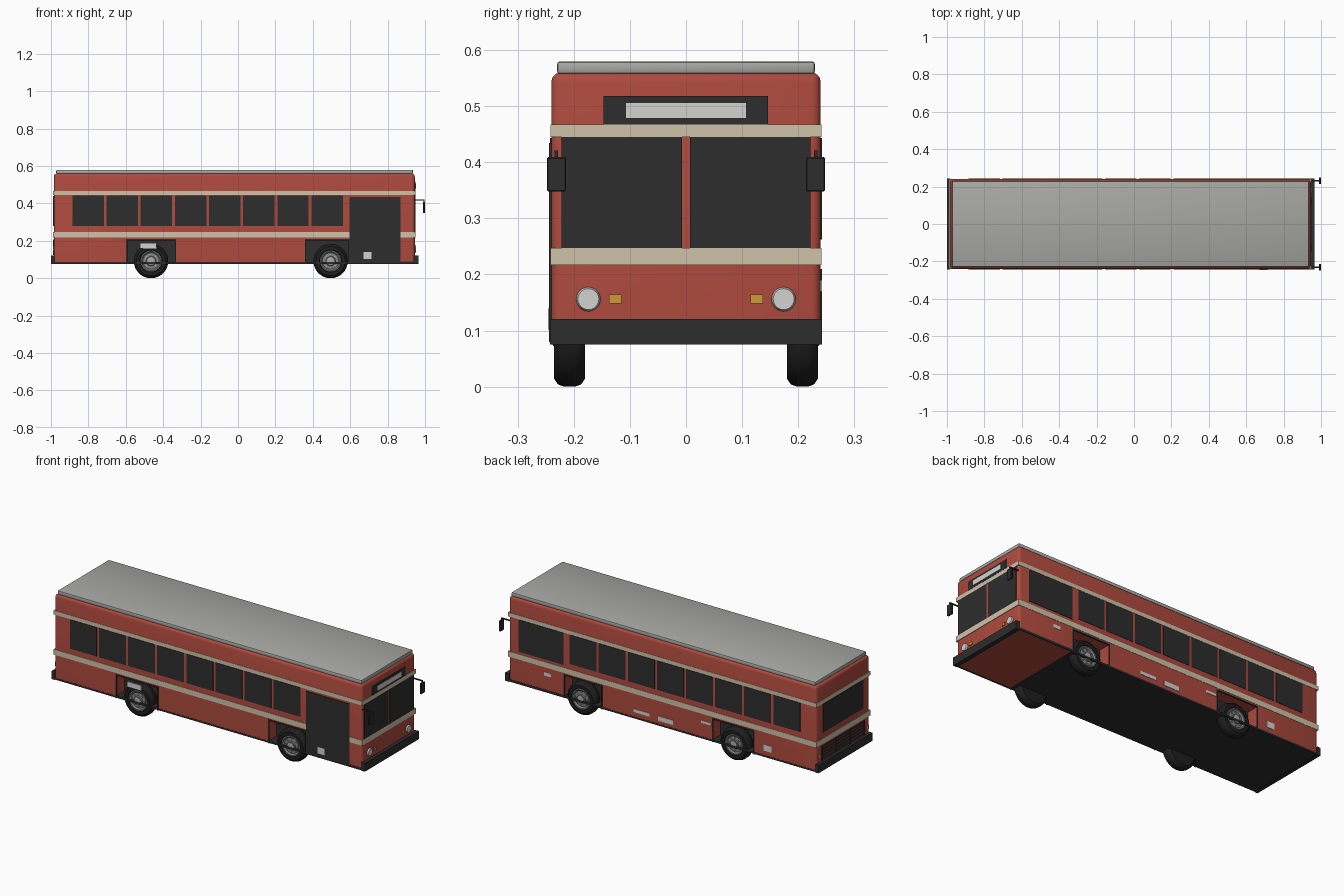
import bpy, bmesh, math
from mathutils import Matrix

if "Cube" in bpy.data.objects:
    bpy.data.objects.remove(bpy.data.objects["Cube"])


def mat(name, r, g, b):
    m = bpy.data.materials.new(name)
    m.diffuse_color = (r, g, b, 1)
    m.use_nodes = True
    m.node_tree.nodes["Principled BSDF"].inputs["Base Color"].default_value = m.diffuse_color
    return m


RED = mat("body red", 0.42, 0.068, 0.048)
DARK = mat("dark glass and trim", 0.026, 0.026, 0.026)
CREAM = mat("cream stripe", 0.62, 0.54, 0.40)
GREY = mat("roof grey", 0.39, 0.39, 0.37)
WHITE = mat("light white", 0.65, 0.65, 0.63)
AMBER = mat("amber", 0.62, 0.32, 0.04)
TYRE = mat("tyre black", 0.013, 0.013, 0.013)
STEEL = mat("wheel steel", 0.22, 0.22, 0.22)


def finish(bm, name, m, smooth=False):
    bmesh.ops.recalc_face_normals(bm, faces=bm.faces[:])
    me = bpy.data.meshes.new(name)
    bm.to_mesh(me)
    bm.free()
    ob = bpy.data.objects.new(name, me)
    bpy.context.collection.objects.link(ob)
    me.materials.append(m)
    if smooth:
        bpy.ops.object.select_all(action='DESELECT')
        ob.select_set(True)
        bpy.context.view_layer.objects.active = ob
        bpy.ops.object.shade_smooth_by_angle(angle=math.radians(35))
    return ob


def box(name, x, y, z, m, bevel=0, segs=3, keep_bottom=False):
    """Box from (min, max) ranges, optionally bevelled."""
    bm = bmesh.new()
    bmesh.ops.create_cube(bm, size=1)
    for v in bm.verts:
        v.co = [r[0] if c < 0 else r[1] for c, r in zip(v.co, (x, y, z))]
    if bevel:
        edges = [e for e in bm.edges
                 if not (keep_bottom and all(v.co.z < z[0] + 1e-5 for v in e.verts))]
        bmesh.ops.bevel(bm, geom=edges, offset=bevel, segments=segs,
                        profile=0.5, affect='EDGES')
    return finish(bm, name, m, smooth=bevel > 0)


def side_plate(name, s, x, z, m, out=0.002):
    """Thin plate on the side wall; s is -1 (front) or 1 (back)."""
    return box(name, x, sorted((s * 0.236, s * (0.24 + out))), z, m)


def lathe(name, profile, m, loc, s, n=32):
    """Spin (radius, depth) points around the y axis; s points outwards."""
    bm = bmesh.new()
    rings = []
    for r, d in profile:
        rings.append([bm.verts.new((loc[0] + r * math.cos(2 * math.pi * i / n), s * d,
                                    loc[1] + r * math.sin(2 * math.pi * i / n)))
                      for i in range(n)])
    for a, b in zip(rings, rings[1:]):
        for i in range(n):
            j = (i + 1) % n
            bm.faces.new((a[i], a[j], b[j], b[i]))
    bm.faces.new(rings[0])
    bm.faces.new(rings[-1])
    return finish(bm, name, m, smooth=True)


def disc(name, loc, r, depth, m):
    bm = bmesh.new()
    bmesh.ops.create_cone(bm, cap_ends=True, segments=24, radius1=r, radius2=r * 0.85,
                          depth=depth, matrix=Matrix.Translation(loc)
                          @ Matrix.Rotation(math.pi / 2, 4, 'Y'))
    return finish(bm, name, m, smooth=True)


# body shell with wheel wells cut out
WELLS = ((-0.465, -0.596, -0.334), (0.495, 0.36, 0.596))
body = box("body", (-0.985, 0.945), (-0.24, 0.24), (0.08, 0.56), RED, 0.016, 3, True)
for cx, x0, x1 in WELLS:
    for s in (-1, 1):
        cut = box("well_cutter", (x0, x1), sorted((s * 0.165, s * 0.3)), (0.0, 0.207), RED)
        cut.hide_render = True
        mod = body.modifiers.new("well", 'BOOLEAN')
        mod.operation, mod.solver, mod.object = 'DIFFERENCE', 'EXACT', cut
        bpy.context.view_layer.objects.active = body
        bpy.ops.object.modifier_apply(modifier=mod.name)
        bpy.data.objects.remove(cut)

# roof panel, floor and stripes
box("roof_panel", (-0.972, 0.936), (-0.23, 0.23), (0.557, 0.58), GREY, 0.006, 2)
box("floor", (-0.985, 0.6), (-0.241, 0.241), (0.077, 0.087), DARK)
for name, z in (("lower_stripe", (0.217, 0.247)), ("upper_stripe", (0.445, 0.467))):
    box(name, (-0.988, 0.948), (-0.2415, 0.2415), z, CREAM)

# bumpers
box("front_bumper", (0.94, 0.965), (-0.242, 0.242), (0.075, 0.121), DARK)
box("rear_bumper", (-1.0, -0.98), (-0.242, 0.242), (0.075, 0.121), DARK)

for s in (-1, 1):
    # side windows
    for i in range(8):
        x0 = -0.885 + i * 0.1825
        side_plate("side_window", s, (x0, x0 + 0.168), (0.278, 0.443), DARK)
    side_plate("skirt_trim", s, (0.6, 0.945), (0.077, 0.09), DARK)
    for cx, x0, x1 in WELLS:
        # well back panel and thin arch frame
        box("well_panel", (x0, x1), sorted((s * 0.16, s * 0.167)), (0.08, 0.207), DARK)
        for a, b in ((x0 - 0.003, x0 + 0.004), (x1 - 0.004, x1 + 0.003)):
            side_plate("arch_post", s, (a, b), (0.075, 0.21), DARK)
        side_plate("arch_top", s, (x0, x1), (0.203, 0.21), DARK)
        # wheels
        lathe("tyre", [(0.058, 0.18), (0.078, 0.18), (0.088, 0.187), (0.092, 0.198),
                       (0.092, 0.217), (0.088, 0.228), (0.078, 0.235), (0.06, 0.235),
                       (0.056, 0.225)], TYRE, (cx, 0.092), s)
        lathe("rim", [(0.057, 0.215), (0.057, 0.234), (0.051, 0.234), (0.044, 0.227),
                      (0.026, 0.229), (0.024, 0.235)], STEEL, (cx, 0.092), s)
        lathe("hub_cap", [(0.019, 0.228), (0.019, 0.237), (0.012, 0.239)],
              GREY, (cx, 0.092), s, 16)
        for k in range(8):
            a = math.pi * k / 4
            lathe("wheel_nut", [(0.004, 0.226), (0.004, 0.233)], GREY,
                  (cx + 0.035 * math.cos(a), 0.092 + 0.035 * math.sin(a)), s, 6)

# door, driver window and small side plates
side_plate("door", -1, (0.596, 0.869), (0.08, 0.434), DARK, 0.004)
side_plate("driver_window", 1, (0.6, 0.88), (0.262, 0.443), DARK)
side_plate("door_plate", -1, (0.67, 0.714), (0.102, 0.139), WHITE, 0.0055)
side_plate("rear_wheel_plate", -1, (-0.525, -0.437), (0.158, 0.188), WHITE, 0.003)
for x, z, w, h in ((0.70, 0.18, 0.045, 0.02), (0.11, 0.122, 0.1, 0.018),
                   (-0.04, 0.118, 0.095, 0.026), (-0.295, 0.172, 0.065, 0.014),
                   (-0.68, 0.13, 0.05, 0.035)):
    side_plate("side_marker_plate", 1, (x - w / 2, x + w / 2), (z - h / 2, z + h / 2), WHITE)

# front face: destination sign, windscreen, lights, mirrors
box("sign_frame", (0.94, 0.949), (-0.147, 0.146), (0.467, 0.518), DARK)
box("sign_panel", (0.945, 0.951), (-0.107, 0.107), (0.479, 0.506), WHITE)
for s in (-1, 1):
    box("windscreen", (0.94, 0.948), sorted((s * 0.007, s * 0.222)), (0.247, 0.445), DARK)
    disc("headlight_ring", (0.946, s * 0.174, 0.156), 0.023, 0.008, GREY)
    disc("headlight", (0.948, s * 0.174, 0.156), 0.022, 0.01, WHITE)
    box("indicator", (0.94, 0.95), sorted((s * 0.115, s * 0.137)), (0.148, 0.164), AMBER)
    box("mirror_arm", (0.94, 0.997), sorted((s * 0.228, s * 0.234)), (0.415, 0.421), DARK)
    box("mirror_stem", (0.991, 0.997), sorted((s * 0.228, s * 0.234)), (0.40, 0.421), DARK)
    box("mirror", (0.989, 1.0), sorted((s * 0.214, s * 0.248)), (0.348, 0.409), DARK, 0.002, 1)
    # rear lights
    box("rear_light", (-0.99, -0.98), sorted((s * 0.205, s * 0.225)), (0.145, 0.17), AMBER)

# rear window and engine grille
box("rear_window", (-0.988, -0.98), (-0.18, 0.18), (0.28, 0.44), DARK)
for i in range(5):
    z = 0.128 + i * 0.017
    box("grille_slat", (-0.989, -0.98), (-0.19, 0.19), (z, z + 0.010), DARK)
for y in (-0.19, -0.065, 0.06, 0.185):
    box("grille_post", (-0.9895, -0.98), (y, y + 0.006), (0.125, 0.208), DARK)
